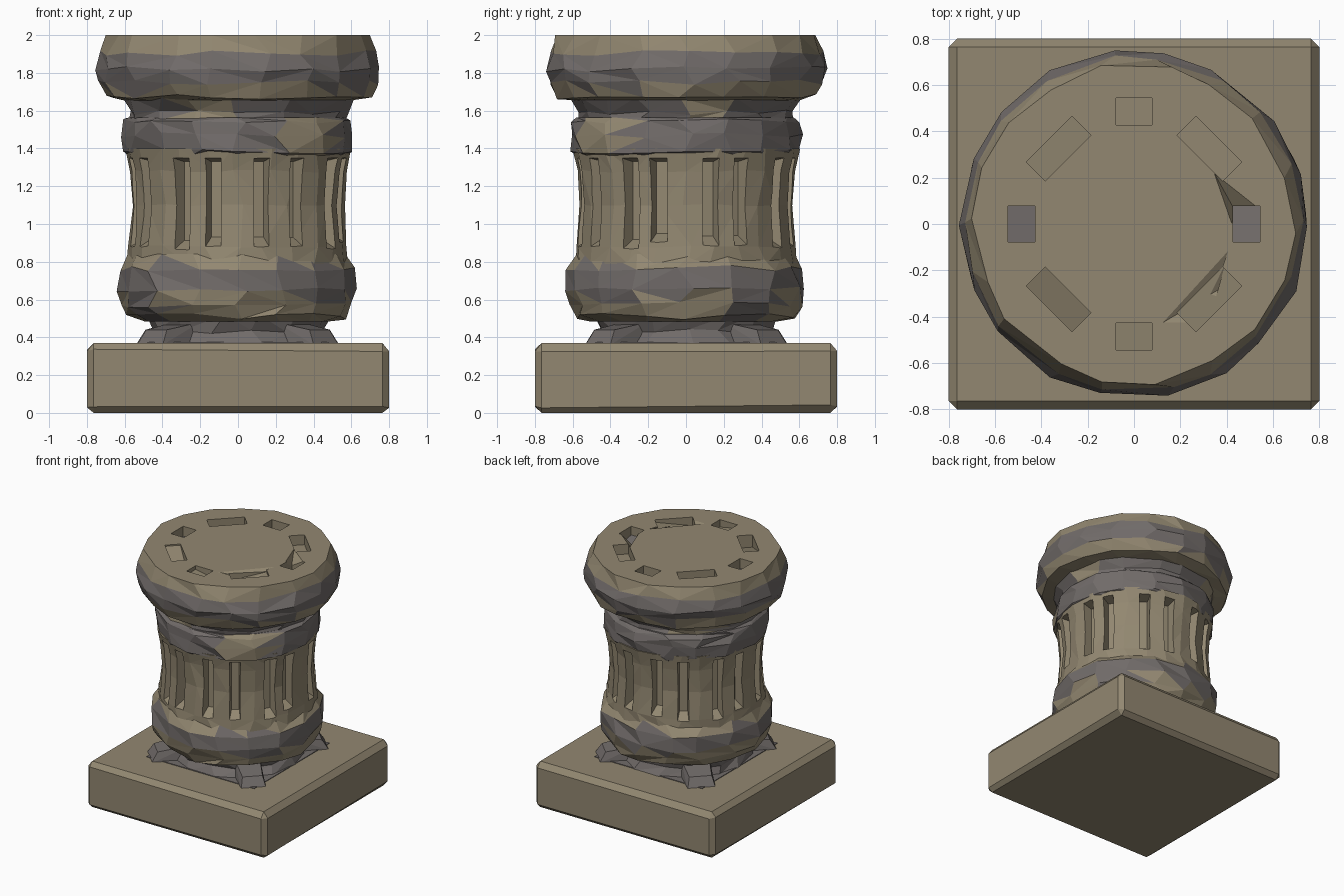
import bpy, bmesh, math, random
from mathutils import Matrix, Vector

random.seed(7)
if "Cube" in bpy.data.objects:
    bpy.data.objects.remove(bpy.data.objects["Cube"], do_unlink=True)


def material(name, rgb):
    m = bpy.data.materials.new(name)
    m.use_nodes = True
    m.diffuse_color = (*rgb, 1)
    bsdf = next(n for n in m.node_tree.nodes if n.type == "BSDF_PRINCIPLED")
    bsdf.inputs["Base Color"].default_value = (*rgb, 1)
    bsdf.inputs["Roughness"].default_value = 0.9
    return m


SAND = material("sandy stone", (0.29, 0.245, 0.165))
GREY = material("grey stone", (0.165, 0.148, 0.142))


def make(name, bm, mats=(SAND, GREY)):
    bmesh.ops.recalc_face_normals(bm, faces=bm.faces)
    mesh = bpy.data.meshes.new(name)
    bm.to_mesh(mesh)
    bm.free()
    for m in mats:
        mesh.materials.append(m)
    ob = bpy.data.objects.new(name, mesh)
    bpy.context.scene.collection.objects.link(ob)
    return ob


def lathe(name, profile, sides=18, rough=0.012):
    """Closed, roughly hewn drum; end rings stay level."""
    bm = bmesh.new()
    rings = []
    for i, (r, z) in enumerate(profile):
        end = i in (0, len(profile) - 1)
        ring = []
        for k in range(sides):
            a = 2 * math.pi * (k + random.uniform(-0.2, 0.2)) / sides
            rr = r + random.uniform(-rough, rough)
            dz = 0 if end else random.uniform(-rough, rough) * 1.2
            ring.append(bm.verts.new((rr * math.cos(a), rr * math.sin(a), z + dz)))
        rings.append(ring)
    for lo, hi in zip(rings, rings[1:]):
        for k in range(sides):
            n = (k + 1) % sides
            a, b, c, d = lo[k], lo[n], hi[n], hi[k]
            if random.random() < 0.5:
                tris = ((a, b, c), (a, c, d))
            else:
                tris = ((a, b, d), (b, c, d))
            for t in tris:
                bm.faces.new(t)
    bm.faces.new(rings[0][::-1])
    bm.faces.new(rings[-1])
    return make(name, bm)


def hull(bm, points, angle=0.0):
    rot = Matrix.Rotation(angle, 3, "Z")
    verts = [bm.verts.new(rot @ Vector(p)) for p in points]
    bmesh.ops.convex_hull(bm, input=verts)


def carve(ob, bm):
    cutter = make("cutter", bm, ())
    cutter.hide_render = True
    mod = ob.modifiers.new("carve", "BOOLEAN")
    mod.operation, mod.solver, mod.object = "DIFFERENCE", "EXACT", cutter
    mod.use_self = True
    graph = bpy.context.evaluated_depsgraph_get()
    mesh = bpy.data.meshes.new_from_object(ob.evaluated_get(graph))
    ob.modifiers.clear()
    ob.data = mesh
    bpy.data.objects.remove(cutter, do_unlink=True)


def paint(ob, is_grey):
    ob.data.materials.clear()
    ob.data.materials.append(SAND)
    ob.data.materials.append(GREY)
    for p in ob.data.polygons:
        c = p.center
        p.material_index = int(is_grey(c, math.atan2(c.y, c.x), p.normal))


# Square plinth with chipped edges
bm = bmesh.new()
bmesh.ops.create_cube(bm, size=1)
bmesh.ops.scale(bm, vec=(1.6, 1.6, 0.37), verts=bm.verts)
bmesh.ops.translate(bm, vec=(0, 0, 0.185), verts=bm.verts)
bmesh.ops.bevel(bm, geom=bm.edges[:], offset=0.036, segments=1, affect="EDGES")
for v in bm.verts:
    if 0.01 < v.co.z < 0.36:
        v.co.z += random.uniform(-0.01, 0.01)
make("plinth", bm)

# Thin grey bedding plate and four corner feet
bm = bmesh.new()
hull(bm, [(x, y, z) for x in (-0.48, 0.48) for y in (-0.48, 0.48) for z in (0.366, 0.375)])
make("bedding_plate", bm, (GREY,))
bm = bmesh.new()
for k in range(4):
    w = random.uniform(0.085, 0.105)
    hull(bm, [(r, s * w * t, z) for s in (-1, 1) for r, t, z in
              ((0.38, 1.2, 0.36), (0.66, 1, 0.36), (0.61, 0.8, 0.44), (0.38, 1, 0.48))],
         math.pi / 4 + k * math.pi / 2)
make("corner_feet", bm, (GREY,))

# Lower neck and swollen lower ring
neck = lathe("lower_neck", [(0.5, 0.36), (0.46, 0.43), (0.49, 0.52)], 14)
paint(neck, lambda c, a, n: True)
ring = lathe("lower_ring", [(0.5, 0.485), (0.585, 0.51), (0.615, 0.57), (0.632, 0.655),
                            (0.625, 0.765), (0.575, 0.84)], 16, 0.014)
paint(ring, lambda c, a, n: 0.64 + 0.04 * math.sin(3 * a) < c.z < 0.775 + 0.02 * math.sin(5 * a)
      or c.z < 0.64 and math.sin(2 * a + 0.4) > 0.8)

# Shaft with paired flutes
shaft = lathe("fluted_shaft", [(0.585, 0.79), (0.578, 0.88), (0.562, 1.1), (0.575, 1.28),
                               (0.6, 1.4)], 24, 0.006)
bm = bmesh.new()
for k in range(8):
    for side in (-1, 1):
        a = math.radians(22.5 + 45 * k + side * 9 + random.uniform(-1.5, 1.5))
        w = random.uniform(0.046, 0.056)
        low = random.uniform(0.82, 0.86)
        hull(bm, [(r, s * w * t, z) for s in (-1, 1) for r, t, z in
                  ((0.495, 0.6, low + 0.09), (0.495, 0.6, 1.33),
                   (0.66, 1.1, low - 0.01), (0.66, 1.1, 1.365))], a)
carve(shaft, bm)
paint(shaft, lambda c, a, n: False)

# Collar with one sandy patch, and the neck above it
collar = lathe("collar", [(0.575, 1.355), (0.602, 1.385), (0.61, 1.47), (0.605, 1.545),
                          (0.575, 1.565)], 16)
paint(collar, lambda c, a, n: abs(a + 0.84) > 0.3)
upper = lathe("upper_neck", [(0.575, 1.55), (0.57, 1.59), (0.62, 1.67)], 16)
paint(upper, lambda c, a, n: math.sin(3 * a + 1) < 0.75)

# Capital with a ring of sockets and two broken edges in its top
capital = lathe("capital", [(0.6, 1.655), (0.7, 1.675), (0.735, 1.75), (0.748, 1.82),
                            (0.725, 1.905), (0.69, 2.0)], 18)
bm = bmesh.new()
depths = [(0.1, 0.07), (0.08, 0.08), (0.07, 0.07), (0.1, 0.06),
          (0.08, 0.08), (0.1, 0.01), (0.06, 0.03), (0.02, 0.07)]
for k, pair in enumerate(depths):
    r, half = (0.46, 0.14) if k % 2 else (0.485, 0.078)
    hull(bm, [(r + dr, s * half, z) for dr in (-0.058, 0.058)
              for s, d in zip((-1, 1), pair[::-1]) for z in (2 - d, 2.05)], k * math.pi / 4)
hull(bm, [(0.34, 0.23, 2.005), (0.53, 0.08, 2.005), (0.42, 0, 2.005), (0.44, 0.05, 1.93)])
hull(bm, [(0.1, -0.44, 2.005), (0.29, -0.44, 2.005), (0.41, -0.1, 2.005), (0.37, -0.28, 1.95)])
carve(capital, bm)


def capital_grey(c, a, n):
    if math.hypot(c.x, c.y) < 0.6 and c.z > 1.8:
        return n.z > 0.7 and c.z < 1.99 and abs(c.y) < 0.12
    return 1.74 + 0.03 * math.sin(3 * a) < c.z < 1.905


paint(capital, capital_grey)
